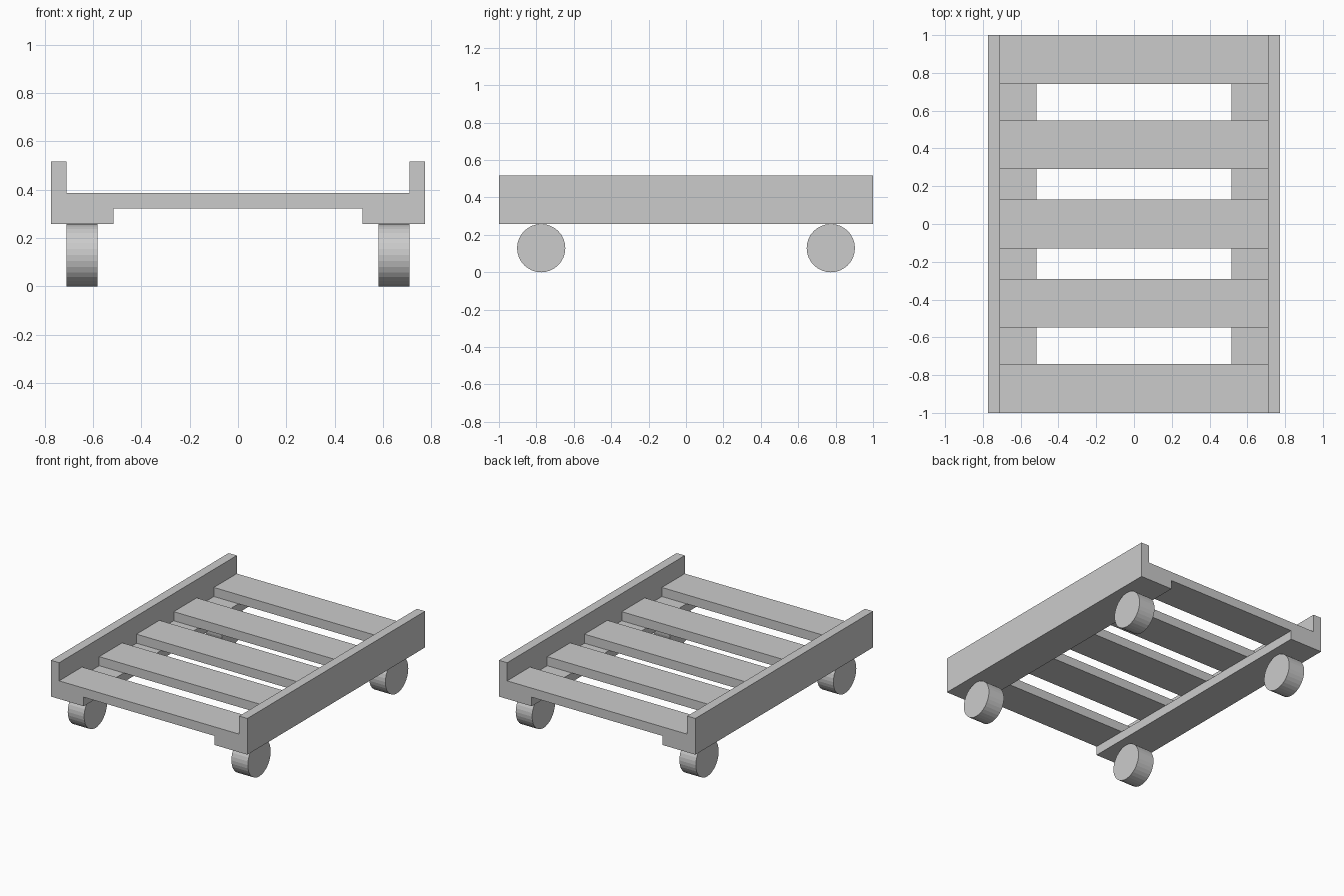
import bpy, bmesh, math
from mathutils import Matrix

if "Cube" in bpy.data.objects:
    bpy.data.objects.remove(bpy.data.objects["Cube"])

U = 2 / 31            # board thickness
R = 2 * U             # wheel radius
DECK_Z = 2 * R        # underside of the frame


def add_object(name, bm):
    bmesh.ops.recalc_face_normals(bm, faces=bm.faces[:])
    mesh = bpy.data.meshes.new(name)
    bm.to_mesh(mesh)
    bm.free()
    obj = bpy.data.objects.new(name, mesh)
    bpy.context.collection.objects.link(obj)
    return obj


def side_rail(name, side):
    # L-shaped section: upright side board with an inward ledge
    profile = [(8, 0), (12, 0), (12, 4), (11, 4), (11, 1), (8, 1)]
    bm = bmesh.new()
    face = bm.faces.new([bm.verts.new((side * x * U, -1, DECK_Z + z * U)) for x, z in profile])
    ext = bmesh.ops.extrude_face_region(bm, geom=[face], use_keep_orig=True)
    verts = [v for v in ext["geom"] if isinstance(v, bmesh.types.BMVert)]
    bmesh.ops.translate(bm, verts=verts, vec=(0, 2, 0))
    add_object(name, bm)


def slat(name, y):
    bm = bmesh.new()
    bmesh.ops.create_cube(bm, size=1, matrix=Matrix.Diagonal((22 * U, 4 * U, U, 1)))
    add_object(name, bm).location = (0, y, DECK_Z + 1.5 * U)


def wheel(name, x, y):
    bm = bmesh.new()
    bmesh.ops.create_cone(bm, cap_ends=True, segments=32, radius1=R, radius2=R,
                          depth=2 * U, matrix=Matrix.Rotation(math.pi / 2, 4, 'Y'))
    add_object(name, bm).location = (x, y, R)


# Side rails and wheels
for side, label in ((-1, "left"), (1, "right")):
    side_rail(f"side_rail_{label}", side)
    for end, end_label in ((-1, "front"), (1, "back")):
        wheel(f"wheel_{end_label}_{label}", side * 10 * U, end * 12 * U)

# Deck slats resting on the ledges
for i, y in enumerate((-13.5 * U, -6.5 * U, 0, 6.5 * U, 13.5 * U)):
    slat(f"deck_slat_{i + 1}", y)
